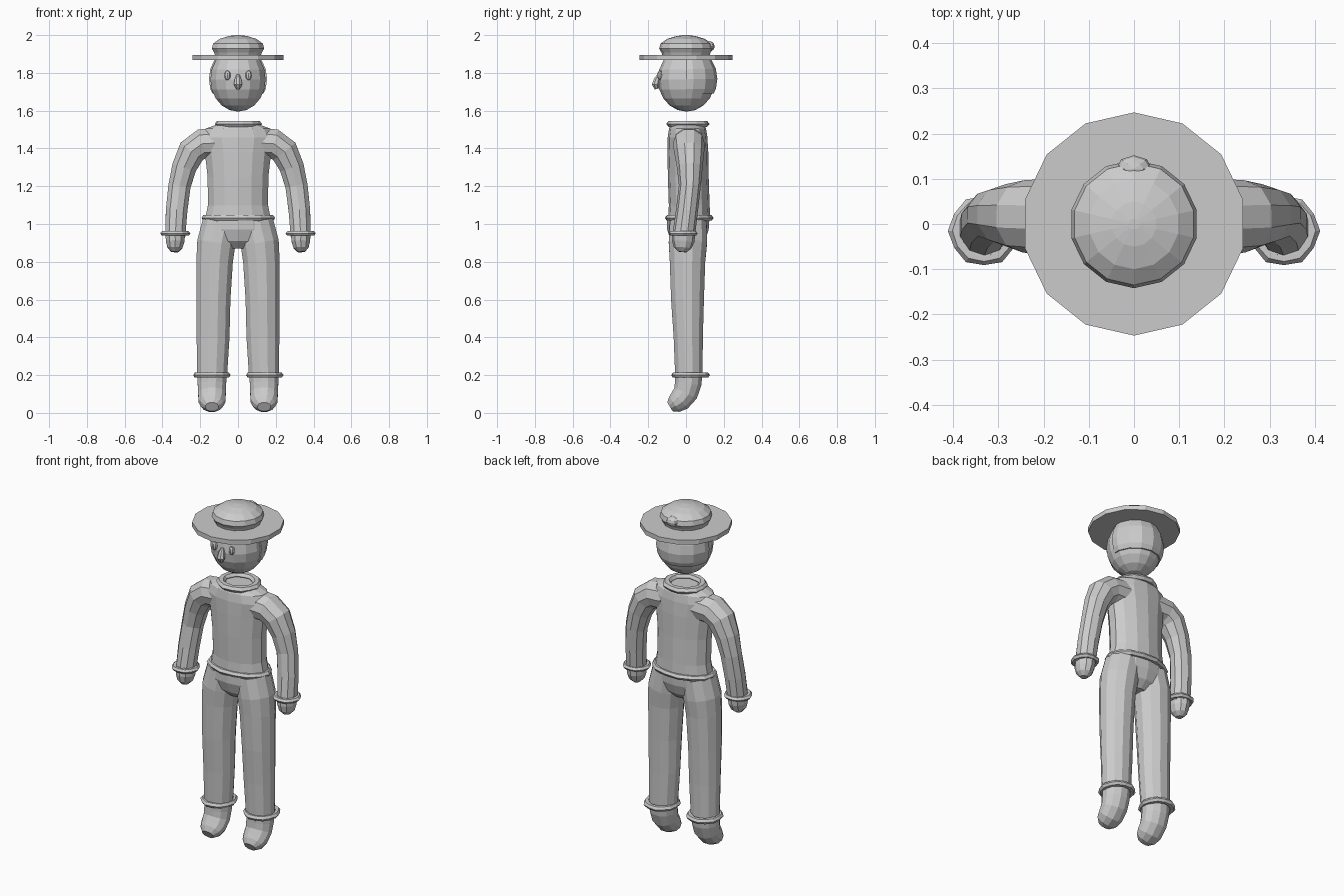
import bpy, bmesh, math
from mathutils import Vector, Matrix

if "Cube" in bpy.data.objects:
    bpy.data.objects.remove(bpy.data.objects["Cube"])

clay = bpy.data.materials.new("plain_grey")
clay.diffuse_color = (0.6, 0.6, 0.6, 1)
clay.use_nodes = True
clay.node_tree.nodes["Principled BSDF"].inputs["Base Color"].default_value = clay.diffuse_color


def finish(bm, name):
    bmesh.ops.recalc_face_normals(bm, faces=bm.faces[:])
    me = bpy.data.meshes.new(name)
    bm.to_mesh(me)
    bm.free()
    me.materials.append(clay)
    ob = bpy.data.objects.new(name, me)
    bpy.context.collection.objects.link(ob)
    return ob


def loft(name, rings, sides=12, side=1):
    """Skin ellipses (x, y, z, rx, ry) set square to the path through them."""
    bm = bmesh.new()
    pts = [Vector((r[0] * side, r[1], r[2])) for r in rings]
    loops = []
    for i, p in enumerate(pts):
        t = (pts[min(i + 1, len(pts) - 1)] - pts[max(i - 1, 0)]).normalized()
        y = Vector((0, 1, 0))
        v = (y - t * y.dot(t)).normalized()
        u = v.cross(t)
        rx, ry = rings[i][3:]
        angles = [2 * math.pi * (k + 0.5) / sides for k in range(sides)]
        loops.append([bm.verts.new(p + u * rx * math.cos(a) + v * ry * math.sin(a)) for a in angles])
    for a, b in zip(loops, loops[1:]):
        for k in range(sides):
            n = (k + 1) % sides
            bm.faces.new((a[k], a[n], b[n], b[k]))
    bm.faces.new(loops[0])
    bm.faces.new(loops[-1])
    return finish(bm, name)


def ellipsoid(name, loc, radii, u=14, v=10, cuts=()):
    """Ball scaled to radii; each cut (point, normal) removes the normal side."""
    bm = bmesh.new()
    bmesh.ops.create_uvsphere(bm, u_segments=u, v_segments=v, radius=1,
                              matrix=Matrix.Translation(loc) @ Matrix.Diagonal((*radii, 1)))
    for co, no in cuts:
        geom = bm.verts[:] + bm.edges[:] + bm.faces[:]
        res = bmesh.ops.bisect_plane(bm, geom=geom, plane_co=co, plane_no=no, clear_outer=True)
        edges = [e for e in res["geom_cut"] if isinstance(e, bmesh.types.BMEdge)]
        bmesh.ops.contextual_create(bm, geom=edges)
    return finish(bm, name)


def trim(name, loc, rx, ry, tube, height, major=14, minor=6):
    """Rolled fabric band around an opening, slightly uneven."""
    bm = bmesh.new()
    grid = []
    for i in range(major):
        a = 2 * math.pi * i / major
        swell = 1 + 0.12 * (-1) ** i
        row = []
        for j in range(minor):
            b = 2 * math.pi * j / minor
            o = tube * math.cos(b) * swell
            row.append(bm.verts.new((loc[0] + (rx - tube + o) * math.cos(a),
                                     loc[1] + (ry - tube + o) * math.sin(a),
                                     loc[2] + height * math.sin(b))))
        grid.append(row)
    for i in range(major):
        for j in range(minor):
            p, q = grid[i], grid[(i + 1) % major]
            k = (j + 1) % minor
            bm.faces.new((p[j], q[j], q[k], p[k]))
    return finish(bm, name)


def union(base, others):
    for ob in others:
        mod = base.modifiers.new("join", "BOOLEAN")
        mod.operation, mod.solver, mod.object = "UNION", "EXACT", ob
    bpy.context.view_layer.update()
    dg = bpy.context.evaluated_depsgraph_get()
    me = bpy.data.meshes.new_from_object(base.evaluated_get(dg))
    base.modifiers.clear()
    base.data = me
    for ob in others:
        bpy.data.objects.remove(ob)


# Sweater: body joined with both sleeves
body = loft("sweater", [(0, .017, 1.02, .18, .112), (0, .017, 1.1, .163, .108),
                        (0, .012, 1.25, .165, .108), (0, .01, 1.38, .18, .108),
                        (0, .008, 1.46, .2, .105), (0, .008, 1.505, .175, .098),
                        (0, .008, 1.525, .12, .09)], 14)
sleeve = [(.1, .015, 1.43, .085, .085), (.19, .015, 1.425, .082, .085),
          (.245, .017, 1.385, .078, .08), (.285, .02, 1.3, .068, .068),
          (.31, .02, 1.2, .062, .058), (.325, .005, 1.07, .06, .058),
          (.332, -.012, .94, .056, .06)]
union(body, [loft("sleeve", sleeve, 10, s) for s in (1, -1)])

# Trousers: hips joined with both legs
hips = loft("trousers", [(0, .012, 1.03, .178, .112), (0, .01, .97, .192, .11),
                         (0, .01, .91, .15, .09), (0, .01, .87, .07, .05)], 14)
leg = [(.09, .012, 1.01, .1, .1), (.115, .01, .9, .105, .105), (.124, .008, .8, .1, .097),
       (.13, .008, .6, .093, .09), (.132, .012, .4, .09, .08), (.137, .015, .2, .082, .075)]
union(hips, [loft("leg", leg, 12, s) for s in (1, -1)])

# Bands at the neck and waist
trim("collar", (0, .01, 1.53), .125, .115, .024, .018)
trim("waistband", (0, .017, 1.032), .195, .13, .02, .017)

for s, label in ((1, "left"), (-1, "right")):
    # Hand, shoe and their bands
    loft(label + "_hand", [(.333, -.012, .96, .055, .062), (.332, -.015, .91, .052, .06),
                           (.334, -.018, .875, .042, .048), (.335, -.02, .852, .02, .022)], 10, s)
    trim(label + "_cuff", (s * .332, -.015, .95), .078, .078, .018, .014, 12)
    loft(label + "_shoe", [(.137, .015, .21, .08, .075), (.138, .011, .155, .078, .073),
                           (.138, -.002, .105, .076, .068), (.138, -.033, .066, .073, .062),
                           (.138, -.062, .046, .062, .05), (.138, -.085, .032, .036, .028)], 12, s)
    trim(label + "_ankle_band", (s * .14, .024, .2), .099, .103, .018, .016)
    # Eyes
    ellipsoid(label + "_eye", (s * .056, -.138, 1.787), (.017, .014, .026), 8, 6)

# Head with nose and a hair shell around the back
ellipsoid("head", (0, .003, 1.765), (.15, .152, .17))
ellipsoid("hair", (0, .003, 1.768), (.158, .163, .172), 14, 10,
          [((0, 0, 1.77), (0, -1, 0)), ((0, 0, 1.69), (0, 0, -1))])
loft("nose", [(0, -.14, 1.79, .008, .012), (0, -.153, 1.765, .019, .018),
              (0, -.16, 1.738, .024, .022), (0, -.155, 1.715, .01, .012)], 8)

# Hat: brim, crown and a small knot at the back
loft("hat_brim", [(0, 0, 1.868, .247, .247), (0, 0, 1.895, .247, .247)], 14)
loft("hat_crown", [(0, 0, 1.885, .122, .122), (0, 0, 1.908, .13, .13), (0, 0, 1.928, .142, .142),
                   (0, 0, 1.955, .135, .135), (0, 0, 1.98, .1, .1), (0, 0, 1.995, .05, .05),
                   (0, 0, 2.0, .012, .012)], 14)
ellipsoid("hat_knot", (0, .122, 1.94), (.04, .03, .028), 8, 6)
